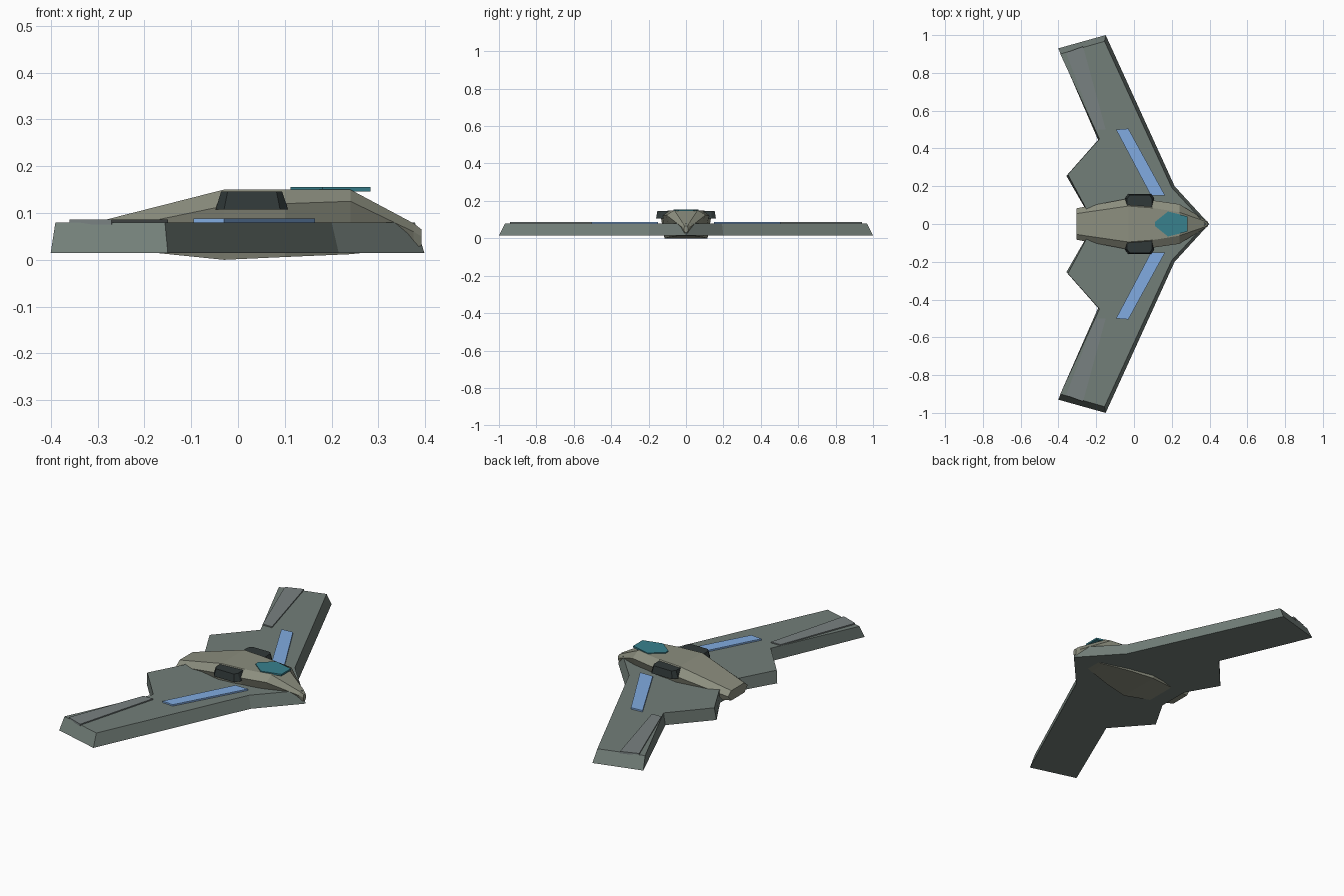
import bpy, bmesh

if "Cube" in bpy.data.objects:
    bpy.data.objects.remove(bpy.data.objects["Cube"])


def material(name, rgb):
    m = bpy.data.materials.new(name)
    m.diffuse_color = (*rgb, 1)
    m.use_nodes = True
    m.node_tree.nodes["Principled BSDF"].inputs["Base Color"].default_value = m.diffuse_color
    return m


HULL = material("hull_grey", (0.26, 0.27, 0.21))
WING = material("wing_grey", (0.17, 0.21, 0.19))
FLAP = material("flap_grey", (0.19, 0.22, 0.22))
DARK = material("dark_grey", (0.03, 0.04, 0.04))
BLUE = material("panel_blue", (0.22, 0.41, 0.75))
TEAL = material("glass_teal", (0.04, 0.22, 0.27))


def loft(name, rings, mat, mirror=False):
    """Skin a closed solid through rings that share a point count."""
    bm = bmesh.new()
    loops = [[bm.verts.new(p) for p in ring] for ring in rings]
    n = len(loops[0])
    for a, b in zip(loops, loops[1:]):
        for i in range(n):
            j = (i + 1) % n
            bm.faces.new((a[i], a[j], b[j], b[i]))
    bm.faces.new(loops[0])
    bm.faces.new(loops[-1])
    bmesh.ops.recalc_face_normals(bm, faces=bm.faces)
    me = bpy.data.meshes.new(name)
    bm.to_mesh(me)
    bm.free()
    me.materials.append(mat)
    ob = bpy.data.objects.new(name, me)
    bpy.context.collection.objects.link(ob)
    if mirror:
        mod = ob.modifiers.new("mirror", 'MIRROR')
        mod.use_axis = (False, True, False)
        mod.use_mirror_merge = False
    return ob


def both_sides(half):
    """Complete an outline that is symmetric about y = 0."""
    return half + [(x, -y) for x, y in reversed(half) if abs(y) > 1e-6]


def slab(name, low, high, z0, z1, mat, mirror=False):
    return loft(name, [[(x, y, z0) for x, y in low],
                       [(x, y, z1) for x, y in high]], mat, mirror)


# Flying wing: wide lower outline, inset upper outline
wing_low = [(0.398, 0), (0.215, 0.2), (-0.15, 1.0), (-0.40, 0.93),
            (-0.19, 0.445), (-0.358, 0.255), (-0.26, 0.085), (-0.26, 0)]
wing_high = [(0.378, 0), (0.20, 0.192), (-0.156, 0.967), (-0.39, 0.90),
             (-0.183, 0.45), (-0.35, 0.262), (-0.255, 0.085), (-0.255, 0)]
slab("wing", both_sides(wing_low), both_sides(wing_high), 0.015, 0.08, WING)

# Faceted fuselage: x, then (half width, height) of deck, shoulder and belly
stations = [
    (-0.305, (0.055, 0.08), (0.083, 0.058), (0.055, 0.028)),
    (-0.03, (0.095, 0.15), (0.135, 0.115), (0.115, 0.0)),
    (0.10, (0.085, 0.15), (0.125, 0.120), (0.09, 0.006)),
    (0.24, (0.062, 0.15), (0.105, 0.125), (0.05, 0.012)),
    (0.375, (0.015, 0.078), (0.022, 0.06), (0.012, 0.026)),
    (0.392, (0.007, 0.065), (0.012, 0.05), (0.007, 0.03)),
]
rings = [[(x, y, z) for y, z in s] + [(x, -y, z) for y, z in reversed(s)]
         for x, *s in stations]
loft("fuselage", rings, HULL)

# Canopy glass on the deck
canopy = both_sides([(0.283, 0.04), (0.18, 0.066), (0.112, 0.012)])
slab("canopy", canopy, canopy, 0.146, 0.155, TEAL)

# Side engine intakes
intake_low = [(-0.048, 0.09), (0.107, 0.09), (0.107, 0.135),
              (0.09, 0.16), (-0.03, 0.16), (-0.048, 0.135)]
intake_high = [(-0.036, 0.09), (0.094, 0.09), (0.094, 0.135),
               (0.082, 0.153), (-0.022, 0.153), (-0.036, 0.135)]
slab("engine_intakes", intake_low, intake_high, 0.107, 0.146, DARK, True)

# Blue panels and outer flaps lying on the wing
panel = [(0.09, 0.15), (0.165, 0.15), (-0.03, 0.505), (-0.095, 0.50)]
slab("wing_panels", panel, panel, 0.075, 0.088, BLUE, True)
flap = [(-0.15, 0.50), (-0.27, 0.94), (-0.36, 0.907), (-0.205, 0.50)]
slab("wing_flaps", flap, flap, 0.075, 0.086, FLAP, True)
